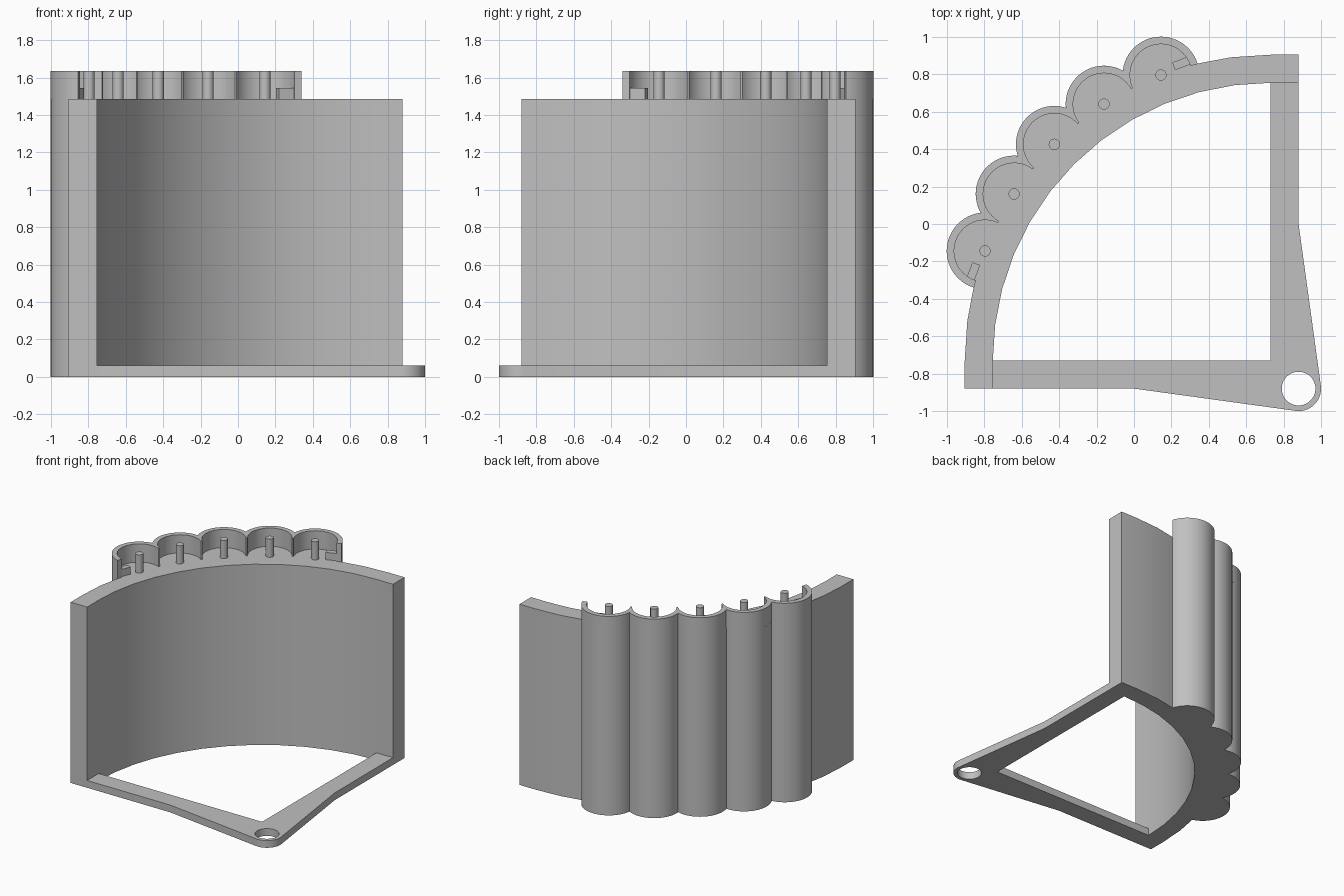
import bpy, bmesh
from math import sin, cos, radians

if "Cube" in bpy.data.objects:
    bpy.data.objects.remove(bpy.data.objects["Cube"], do_unlink=True)

HUB = (0.88, -0.88)           # pivot corner
MID = (0.73, -0.73)           # centre of the curved wall
R_IN, R_OUT = 1.485, 1.635    # curved wall; cell centres sit on R_OUT
C_IN, C_OUT = 0.165, 0.205    # cell pocket and cell outside
STEP = 12                     # angle between cells
DECK, RIM, PLATE = 1.485, 1.635, 0.06
ANGLES = [135 + STEP * i for i in (-2, -1, 0, 1, 2)]

grey = bpy.data.materials.new("plain grey")
grey.use_nodes = True
grey.diffuse_color = (0.53, 0.53, 0.53, 1)
grey.node_tree.nodes["Principled BSDF"].inputs["Base Color"].default_value = grey.diffuse_color


def polar(r, a, c=MID):
    return (c[0] + r * cos(radians(a)), c[1] + r * sin(radians(a)))


def arc(r, a0, a1, n, c=MID):
    return [polar(r, a0 + (a1 - a0) * i / n, c) for i in range(n + 1)]


def extrude(name, loops, z0, z1):
    """Solid from a flat outline (later loops are holes)."""
    bm = bmesh.new()
    edges, top = [], {}
    for loop in loops:
        low = [bm.verts.new((x, y, z0)) for x, y in loop]
        for v in low:
            top[v] = bm.verts.new((v.co.x, v.co.y, z1))
        edges += [bm.edges.new((a, b)) for a, b in zip(low, low[1:] + low[:1])]
    bmesh.ops.triangle_fill(bm, use_beauty=True, edges=edges, normal=(0, 0, 1))
    for f in list(bm.faces):
        bm.faces.new([top[v] for v in f.verts])
    for e in edges:
        a, b = e.verts
        bm.faces.new((a, b, top[b], top[a]))
    bmesh.ops.recalc_face_normals(bm, faces=bm.faces[:])
    mesh = bpy.data.meshes.new(name)
    bm.to_mesh(mesh)
    bm.free()
    mesh.materials.append(grey)
    ob = bpy.data.objects.new(name, mesh)
    bpy.context.collection.objects.link(ob)
    bpy.ops.object.select_all(action='DESELECT')
    ob.select_set(True)
    bpy.context.view_layer.objects.active = ob
    bpy.ops.object.shade_smooth_by_angle()


# Curved wall with straight ends and the scalloped bank of cells outside
wall_angles = [90 + 7.5 * i for i in range(13)]
outline = [(0.88, 0.905)]
outline += [polar(R_OUT, a) for a in wall_angles if a < ANGLES[0] - 7.3]
for i, a in enumerate(ANGLES):
    lo = -3.6 if i == 0 else 27.5
    hi = 183.6 if i == 4 else 152.5
    pts = arc(C_OUT, a - 90 + lo, a - 90 + hi, 36, polar(R_OUT, a))
    outline += pts if i == 0 else pts[1:]
outline += [polar(R_OUT, a) for a in wall_angles if a > ANGLES[-1] + 7.3]
outline += [(-0.905, -0.88), (-0.755, -0.88)]
outline += [polar(R_IN, a) for a in reversed(wall_angles)] + [(0.88, 0.755)]
extrude("curved_wall", [outline], 0, DECK)

# Base frame: two tapering struts that meet at the drilled hub
frame = [(-0.755, -0.88), (0, -0.88)] + arc(0.12, 262.2, 367.8, 24, HUB)
frame += [(0.88, 0), (0.88, 0.755), (0.73, 0.755), MID, (-0.755, -0.73)]
extrude("base_frame", [frame, arc(0.09, 0, 352.5, 47, HUB)], 0, PLATE)


def rim_radius(phi, shared):
    """Outside of a cell rim, trimmed halfway to a neighbouring cell."""
    half = R_OUT * sin(radians(STEP / 2))
    tilt = cos(radians(phi + STEP / 2))
    return min(C_OUT, half / tilt) if shared and tilt > 0.1 else C_OUT


for i, a in enumerate(ANGLES):
    centre = polar(R_OUT, a)
    # Open rim around the pocket
    outer = []
    for k in range(49):
        phi = -4.4 + 188.8 * k / 48
        r = rim_radius(phi, i > 0) if phi <= 90 else rim_radius(180 - phi, i < 4)
        outer.append(polar(r, a - 90 + phi, centre))
    inner = arc(C_IN, a - 90 + 183.9, a - 90 - 3.9, 48, centre)
    extrude(f"cell_rim_{i + 1}", [outer + inner], DECK, RIM)
    # Centre pin
    extrude(f"cell_pin_{i + 1}", [arc(0.03, 0, 345, 23, centre)], DECK, RIM)

# Small stop blocks in the two end cells
for name, a, side in (("end_block_a", ANGLES[0], -1), ("end_block_b", ANGLES[-1], 1)):
    cx, cy = polar(R_OUT, a)
    rx, ry = cos(radians(a)), sin(radians(a))
    tx, ty = -ry * side, rx * side
    corners = [(0.08, 0.041), (0.175, 0.041), (0.175, -0.003), (0.08, -0.003)]
    extrude(name, [[(cx + t * tx + r * rx, cy + t * ty + r * ry) for t, r in corners]],
            DECK, 1.545)
